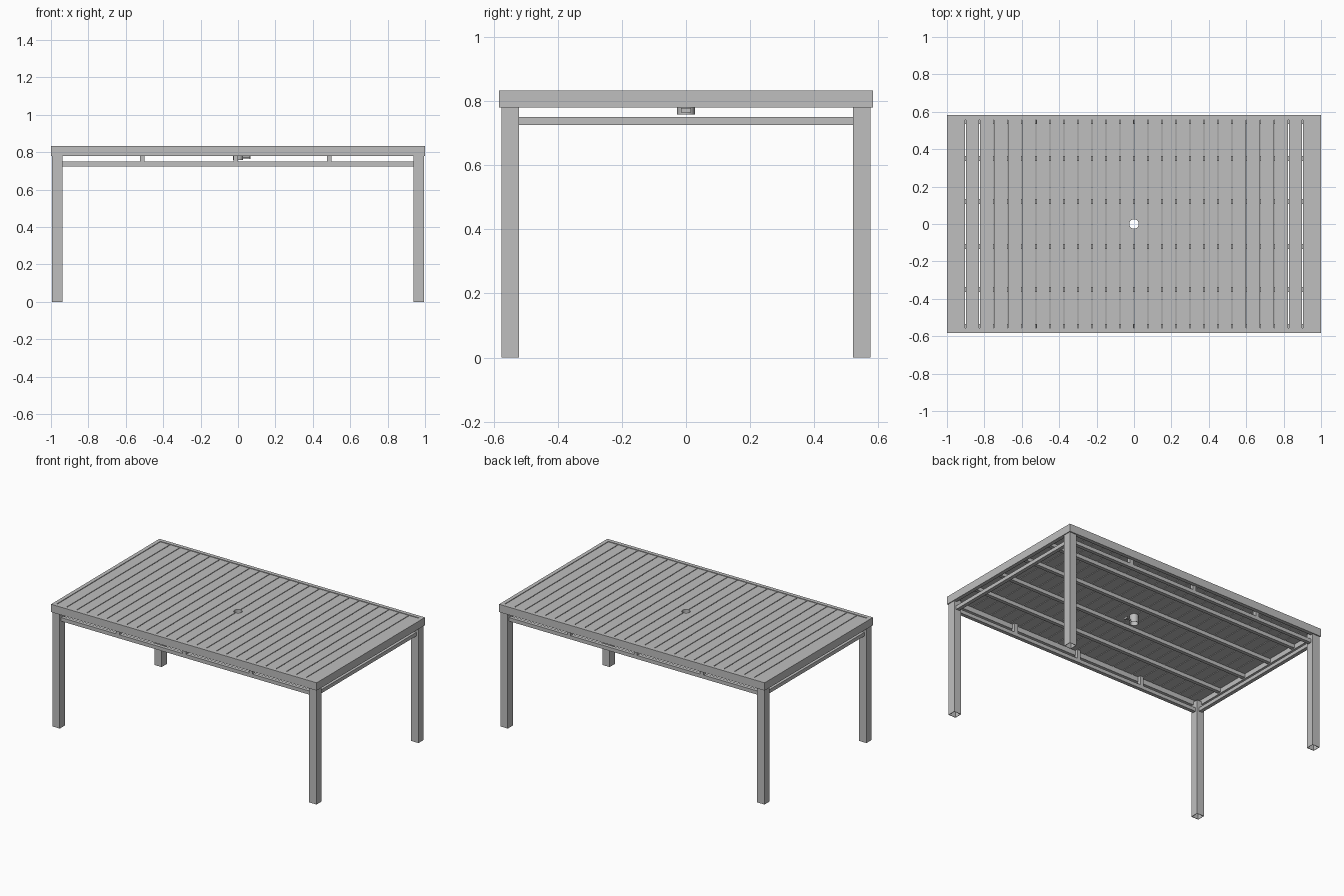
import bpy, bmesh, math
from mathutils import Matrix, Vector

if "Cube" in bpy.data.objects:
    bpy.data.objects.remove(bpy.data.objects["Cube"])

metal = bpy.data.materials.new("grey metal")
metal.diffuse_color = (0.52, 0.52, 0.52, 1)
metal.use_nodes = True
metal.node_tree.nodes["Principled BSDF"].inputs["Base Color"].default_value = metal.diffuse_color


def finish(name, bm):
    me = bpy.data.meshes.new(name)
    bm.normal_update()
    bm.to_mesh(me)
    bm.free()
    me.materials.append(metal)
    ob = bpy.data.objects.new(name, me)
    bpy.context.collection.objects.link(ob)
    return ob


def add_box(bm, x0, x1, y0, y1, z0, z1):
    m = Matrix.Translation(((x0 + x1) / 2, (y0 + y1) / 2, (z0 + z1) / 2)) @ \
        Matrix.Diagonal((x1 - x0, y1 - y0, z1 - z0, 1))
    return bmesh.ops.create_cube(bm, size=1, matrix=m)


def boxes(name, items):
    bm = bmesh.new()
    for b in items:
        add_box(bm, *b)
    return finish(name, bm)


def cylinder(name, r, depth, centre, rot=None):
    bm = bmesh.new()
    m = Matrix.Translation(centre) @ (rot or Matrix())
    bmesh.ops.create_cone(bm, cap_ends=True, segments=32, radius1=r, radius2=r,
                          depth=depth, matrix=m)
    return finish(name, bm)


def cut(ob, tool):
    tool.hide_render = True
    tool.hide_viewport = True
    mod = ob.modifiers.new("hole", 'BOOLEAN')
    mod.operation = 'DIFFERENCE'
    mod.solver = 'EXACT'
    mod.object = tool


W, D, TOP, RIM = 1.0, 0.583, 0.833, 0.78
T = 0.026

# Rim around the tabletop, mitred into one closed frame
bm = bmesh.new()
loops = []
for w, d in ((W, D), (W - T, D - T)):
    for z in (RIM, TOP):
        loops.append([bm.verts.new((sx * w, sy * d, z))
                      for sx, sy in ((-1, -1), (1, -1), (1, 1), (-1, 1))])
ob_, ot, ib, it = loops
for a, b in ((ob_, ot), (ot, it), (it, ib), (ib, ob_)):
    for i in range(4):
        j = (i + 1) % 4
        bm.faces.new((a[i], a[j], b[j], b[i]))
bmesh.ops.recalc_face_normals(bm, faces=bm.faces)
finish("tabletop_rim", bm)

# Slats across the top, with a hole for the parasol pole
pitch, gap = 0.075, 0.005
slats = boxes("slats", [(i * pitch + gap / 2, (i + 1) * pitch - gap / 2,
                         -D + T + 0.002, D - T - 0.002, 0.812, 0.83)
                        for i in range(-13, 13)])
hole = cylinder("pole_hole_cutter", 0.0255, 0.3, (0, 0, 0.8))
cut(slats, hole)

# Support bars under the slats
boxes("support_bars", [(-W + T, W - T, y - 0.0125, y + 0.0125, 0.787, 0.812)
                       for y in (-0.35, -0.12, 0.12, 0.35)])

# Hollow square legs, open at the foot
LX, LY, H = 0.967, 0.548, 0.0275
for i, (sx, sy) in enumerate(((-1, -1), (1, -1), (1, 1), (-1, 1))):
    bm = bmesh.new()
    add_box(bm, sx * LX - H, sx * LX + H, sy * LY - H, sy * LY + H, 0, 0.8)
    foot = min(bm.faces, key=lambda f: f.calc_center_median().z)
    bmesh.ops.inset_region(bm, faces=[foot], thickness=0.004)
    bmesh.ops.translate(bm, verts=foot.verts, vec=Vector((0, 0, 0)))
    ext = bmesh.ops.extrude_face_region(bm, geom=[foot])
    bmesh.ops.translate(bm, vec=(0, 0, 0.72),
                        verts=[v for v in ext["geom"] if isinstance(v, bmesh.types.BMVert)])
    if foot.is_valid:
        bmesh.ops.delete(bm, geom=[foot], context='FACES_ONLY')
    bmesh.ops.recalc_face_normals(bm, faces=bm.faces)
    finish("leg_%d" % (i + 1), bm)

# Rails between the legs
R = 0.0125
boxes("long_rails", [(-LX + H, LX - H, s * LY - R, s * LY + R, 0.725, 0.75) for s in (-1, 1)])
boxes("end_rails", [(s * LX - R, s * LX + R, -LY + H, LY - H, 0.725, 0.75) for s in (-1, 1)])

# Short spacers joining the long rails to the top
boxes("spacers", [(x - R, x + R, s * LY - R, s * LY + R, 0.75, 0.812)
                  for x in (-0.512, -0.012, 0.488) for s in (-1, 1)])

# Parasol pole collar with its clamping screw
collar = cylinder("pole_collar", 0.0275, 0.073, (0, 0, 0.7945))
cut(collar, hole)
screw = cylinder("clamp_screw", 0.005, 0.04, (0.046, 0, 0.772), Matrix.Rotation(math.pi / 2, 4, 'Y'))
boxes("screw_handle", [(0.062, 0.068, -0.016, 0.016, 0.765, 0.779)])

for ob in (collar, screw):
    bpy.ops.object.select_all(action='DESELECT')
    ob.select_set(True)
    bpy.context.view_layer.objects.active = ob
    bpy.ops.object.shade_smooth_by_angle(angle=math.radians(35))
